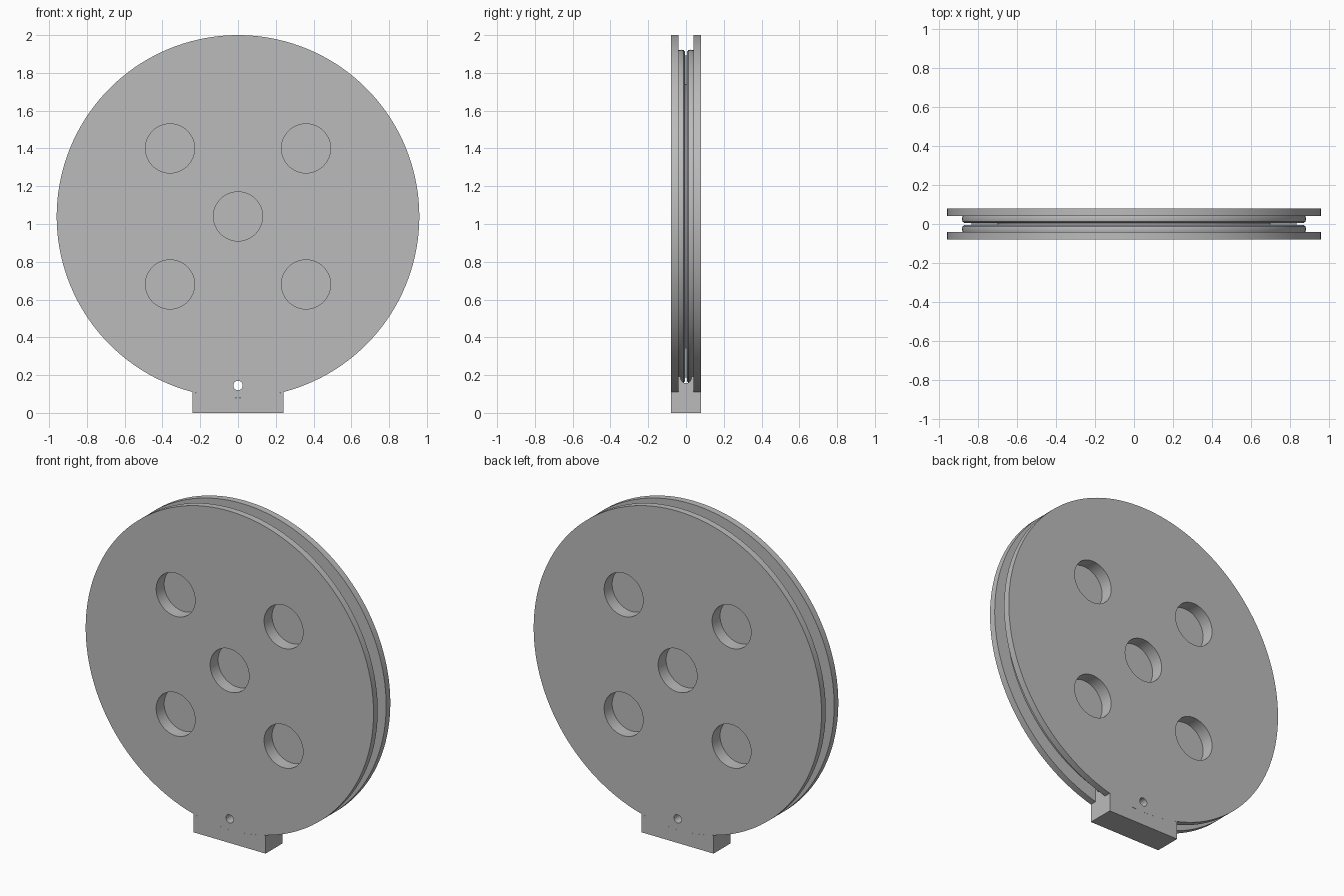
import bpy, bmesh, math
from mathutils import Matrix, Vector

cube = bpy.data.objects.get("Cube")
if cube:
    bpy.data.objects.remove(cube, do_unlink=True)

HUB_Z, RIM_R, CORE_R = 1.04, 0.96, 0.88
HALF_W, GROOVE_W, FOOT_W = 0.08, 0.04, 0.24

grey = bpy.data.materials.new("plain_grey")
grey.use_nodes = True
colour = (0.5, 0.5, 0.5, 1)
grey.diffuse_color = colour
grey.node_tree.nodes["Principled BSDF"].inputs["Base Color"].default_value = colour


def finish(name, bm):
    bmesh.ops.recalc_face_normals(bm, faces=bm.faces)
    mesh = bpy.data.meshes.new(name)
    bm.to_mesh(mesh)
    bm.free()
    mesh.materials.append(grey)
    obj = bpy.data.objects.new(name, mesh)
    bpy.context.collection.objects.link(obj)
    return obj


def activate(obj):
    bpy.ops.object.select_all(action='DESELECT')
    obj.select_set(True)
    bpy.context.view_layer.objects.active = obj


def lathe(name, profile, steps=144):
    """Turn (radius, y) points about the wheel axle and cap both ends."""
    bm = bmesh.new()
    rings = []
    for r, y in profile:
        angles = [math.tau * i / steps for i in range(steps)]
        rings.append([bm.verts.new((r * math.sin(a), y, HUB_Z + r * math.cos(a)))
                      for a in angles])
    for a, b in zip(rings, rings[1:]):
        for i in range(steps):
            j = (i + 1) % steps
            bm.faces.new((a[i], a[j], b[j], b[i]))
    bm.faces.new(rings[0])
    bm.faces.new(rings[-1])
    return finish(name, bm)


def cradle(name, z0, radius, half_w):
    """Foot slab whose top follows the wheel."""
    bm = bmesh.new()
    outline = [(FOOT_W, z0), (-FOOT_W, z0)]
    for i in range(25):
        x = -FOOT_W + 2 * FOOT_W * i / 24
        outline.append((x, HUB_Z - math.sqrt(radius ** 2 - x ** 2)))
    face = bm.faces.new([bm.verts.new((x, -half_w, z)) for x, z in outline])
    out = bmesh.ops.extrude_face_region(bm, geom=[face])
    verts = [v for v in out["geom"] if isinstance(v, bmesh.types.BMVert)]
    bmesh.ops.translate(bm, verts=verts, vec=(0, 2 * half_w, 0))
    return finish(name, bm)


def cutter(name, rods):
    """Round rods given as (start, end, radius)."""
    bm = bmesh.new()
    for start, end, radius in rods:
        a, b = Vector(start), Vector(end)
        turn = (b - a).to_track_quat('Z', 'Y').to_matrix().to_4x4()
        bmesh.ops.create_cone(bm, cap_ends=True, segments=48, radius1=radius, radius2=radius,
                              depth=(b - a).length,
                              matrix=Matrix.Translation((a + b) / 2) @ turn)
    obj = finish(name, bm)
    obj.hide_render = True
    return obj


def carve(obj, tool):
    activate(obj)
    mod = obj.modifiers.new("carve", 'BOOLEAN')
    mod.operation = 'DIFFERENCE'
    mod.solver = 'EXACT'
    mod.object = tool
    bpy.ops.object.modifier_apply(modifier=mod.name)


# Grooved wheel: flanges, rounded core and a narrow centre slit
half = [(RIM_R, HALF_W), (RIM_R, GROOVE_W), (CORE_R, GROOVE_W), (CORE_R + 0.003, 0.025),
        (CORE_R, 0.012), (CORE_R - 0.008, 0.006), (CORE_R - 0.02, 0.004), (0.7, 0.003)]
wheel = lathe("grooved_wheel", [(r, -y) for r, y in half] + half[::-1])

# Five round pockets on each face
pockets = []
for side in (-1, 1):
    for x, z in [(0, 0)] + [(sx * 0.36, sz * 0.36) for sx in (-1, 1) for sz in (-1, 1)]:
        pockets.append(((x, side * 0.004, HUB_Z + z), (x, side * 0.2, HUB_Z + z), 0.13))
pocket_tool = cutter("pocket_cutter", pockets)
pin_tool = cutter("pin_hole_cutter", [((0, -0.3, 0.145), (0, 0.3, 0.145), 0.025)])
cord_tool = cutter("cord_channel_cutter", [((-0.5, 0, 0.185), (0.5, 0, 0.185), 0.028)])
carve(wheel, pocket_tool)
carve(wheel, pin_tool)

# Foot block, and the tongue that fills the groove above it
foot = cradle("foot_block", 0, RIM_R, HALF_W)
tongue = cradle("foot_tongue", 0.05, CORE_R, GROOVE_W)
carve(tongue, cord_tool)
carve(tongue, pin_tool)

for tool in (pocket_tool, pin_tool, cord_tool):
    bpy.data.objects.remove(tool, do_unlink=True)

for obj in (wheel, foot, tongue):
    activate(obj)
    bpy.ops.object.shade_smooth_by_angle(angle=math.radians(30))
